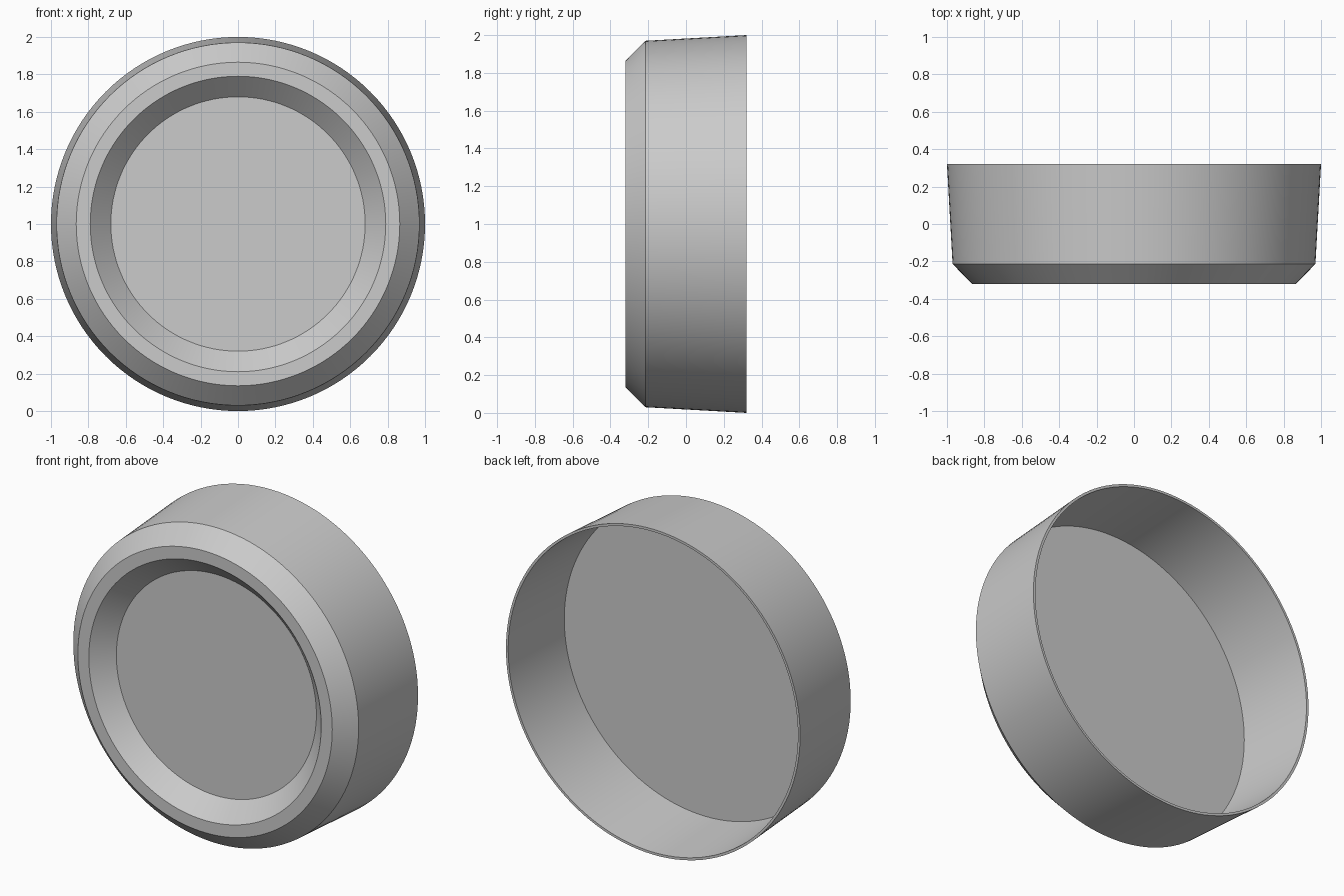
import bpy, bmesh, math
from mathutils import Matrix, Vector

cube = bpy.data.objects.get("Cube")
if cube:
    bpy.data.objects.remove(cube, do_unlink=True)

SEGMENTS = 128

# One plain grey material
grey = bpy.data.materials.new("light grey")
grey.use_nodes = True
colour = (0.6, 0.6, 0.6, 1)
grey.diffuse_color = colour
grey.node_tree.nodes["Principled BSDF"].inputs["Base Color"].default_value = colour

# Cross-section as (radius, y): front recess, chamfered rim, tapered wall, hollow back
profile = [
    (0.68, -0.21), (0.79, -0.32), (0.865, -0.32), (0.97, -0.214),
    (1.0, 0.32), (0.985, 0.32), (0.957, -0.185),
]


def turned_cap(name, section):
    """Revolve a section around the y axis and close both ends with discs."""
    bm = bmesh.new()
    rings = []
    for radius, y in section:
        ring = []
        for i in range(SEGMENTS):
            a = math.tau * i / SEGMENTS
            ring.append(bm.verts.new((radius * math.cos(a), y, 1 + radius * math.sin(a))))
        rings.append(ring)
    for a, b in zip(rings, rings[1:]):
        for i in range(SEGMENTS):
            j = (i + 1) % SEGMENTS
            bm.faces.new((a[i], a[j], b[j], b[i]))
    bm.faces.new(rings[0])
    bm.faces.new(rings[-1])
    bmesh.ops.recalc_face_normals(bm, faces=bm.faces)
    mesh = bpy.data.meshes.new(name)
    bm.to_mesh(mesh)
    bm.free()
    obj = bpy.data.objects.new(name, mesh)
    bpy.context.collection.objects.link(obj)
    return obj


# Hollow round cap
cap = turned_cap("round_cap", profile)
cap.data.materials.append(grey)
bpy.ops.object.select_all(action="DESELECT")
cap.select_set(True)
bpy.context.view_layer.objects.active = cap
bpy.ops.object.shade_smooth_by_angle(angle=math.radians(30))
